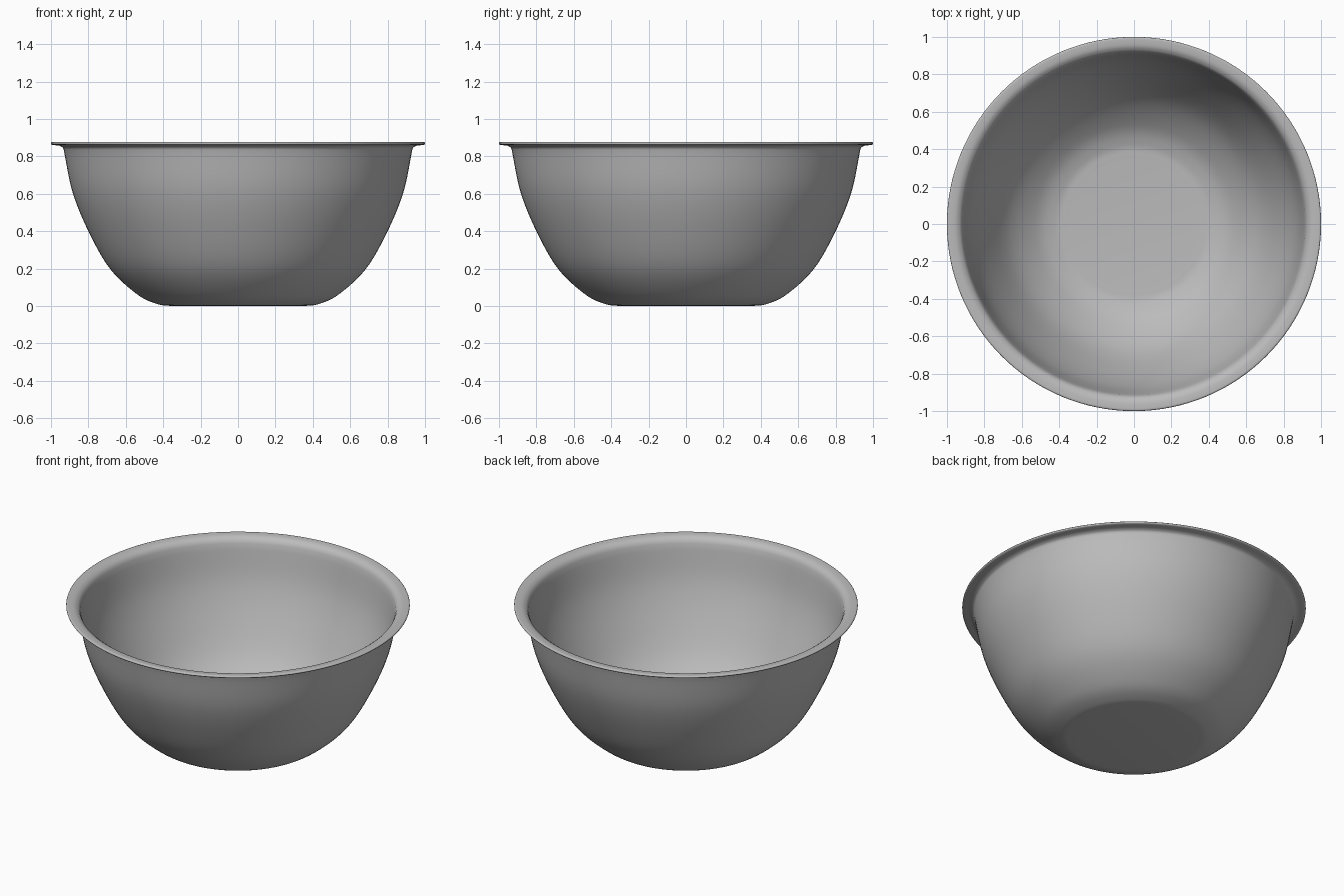
import bpy, bmesh, math
from mathutils import Vector

cube = bpy.data.objects.get("Cube")
if cube:
    bpy.data.objects.remove(cube, do_unlink=True)

SEGMENTS = 128
WALL = 0.016


def make_material(name, color):
    mat = bpy.data.materials.new(name)
    mat.use_nodes = True
    mat.diffuse_color = color
    mat.node_tree.nodes["Principled BSDF"].inputs["Base Color"].default_value = color
    return mat


def smooth_path(points, steps):
    """Catmull-Rom curve through the points."""
    pts = [Vector(p) for p in points]
    pts = [2 * pts[0] - pts[1]] + pts + [2 * pts[-1] - pts[-2]]
    out = []
    for a, b, c, d in zip(pts, pts[1:], pts[2:], pts[3:]):
        for i in range(steps):
            t = i / steps
            out.append(0.5 * (2 * b + (c - a) * t + (2 * a - 5 * b + 4 * c - d) * t**2
                              + (3 * b - a - 3 * c + d) * t**3))
    return out + [pts[-2]]


def offset_path(path, dist):
    """Shift the path towards the inside of the bowl."""
    out = []
    for i, p in enumerate(path):
        tangent = (path[min(i + 1, len(path) - 1)] - path[max(i - 1, 0)]).normalized()
        out.append(p + Vector((-tangent.y, tangent.x)) * dist)
    return out


def lathe(name, profile, mat):
    """Revolve a radius/height profile whose two ends lie on the axis."""
    bm = bmesh.new()
    verts = [bm.verts.new((p[0], 0, p[1])) for p in profile]
    edges = [bm.edges.new(pair) for pair in zip(verts, verts[1:])]
    bmesh.ops.spin(bm, geom=verts + edges, cent=(0, 0, 0), axis=(0, 0, 1),
                   angle=math.tau, steps=SEGMENTS, use_merge=True)
    bmesh.ops.remove_doubles(bm, verts=bm.verts, dist=0.0002)
    bmesh.ops.recalc_face_normals(bm, faces=bm.faces)
    mesh = bpy.data.meshes.new(name)
    bm.to_mesh(mesh)
    bm.free()
    mesh.materials.append(mat)
    obj = bpy.data.objects.new(name, mesh)
    bpy.context.collection.objects.link(obj)
    bpy.ops.object.select_all(action="DESELECT")
    obj.select_set(True)
    bpy.context.view_layer.objects.active = obj
    bpy.ops.object.shade_smooth_by_angle(angle=math.radians(40))
    return obj


# Outer wall from the flat base up to just below the lip
outer = smooth_path([(0.35, 0), (0.43, 0.01), (0.54, 0.063), (0.685, 0.2),
                     (0.80, 0.4), (0.885, 0.61), (0.932, 0.835)], 6)
inner = offset_path(outer, WALL)

# Flared lip, from the outer wall round the edge to the inner wall
lip = smooth_path([(0.936, 0.847), (0.955, 0.857), (0.99, 0.861), (1.0, 0.867),
                   (0.997, 0.875), (0.985, 0.877), (0.95, 0.873), (0.926, 0.858)], 3)

profile = [Vector((0, 0))] + outer + lip + inner[::-1] + [Vector((0, WALL))]
lathe("mixing_bowl", profile, make_material("grey metal", (0.5, 0.5, 0.5, 1)))
